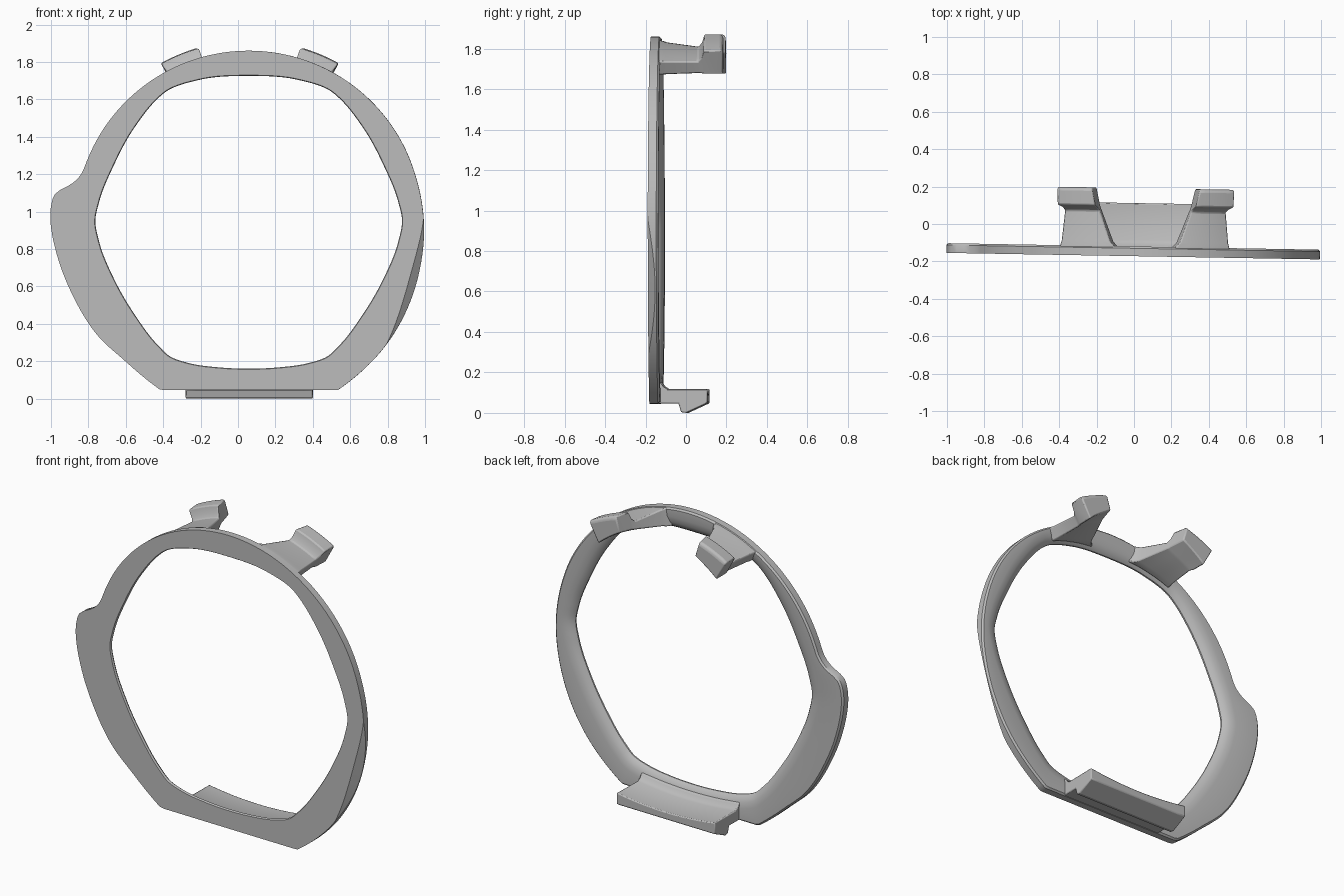
import bpy, bmesh, math
from mathutils import Vector, Matrix

if "Cube" in bpy.data.objects:
    bpy.data.objects.remove(bpy.data.objects["Cube"], do_unlink=True)

GREY = (0.5, 0.5, 0.5, 1)
mat = bpy.data.materials.new("plain grey")
mat.use_nodes = True
mat.diffuse_color = GREY
mat.node_tree.nodes["Principled BSDF"].inputs["Base Color"].default_value = GREY

CX, CZ = 0.06, 0.93          # centre of the round opening
YAW = Matrix.Rotation(math.radians(-1), 4, "Z")
FRONT, BACK = -0.172, -0.12


def loft(name, sections, wrap=False, bevel=0):
    """Skin closed cross-sections; wrap joins last to first, else cap ends."""
    bm = bmesh.new()
    rows = [[bm.verts.new(p) for p in s] for s in sections]
    n = len(rows[0])
    for i in range(len(rows) if wrap else len(rows) - 1):
        a, b = rows[i], rows[(i + 1) % len(rows)]
        for j in range(n):
            k = (j + 1) % n
            bm.faces.new((a[j], a[k], b[k], b[j]))
    if not wrap:
        bm.faces.new(rows[0])
        bm.faces.new(rows[-1])
    bmesh.ops.remove_doubles(bm, verts=bm.verts, dist=0.0003)
    bmesh.ops.recalc_face_normals(bm, faces=bm.faces)
    bm.transform(YAW)
    me = bpy.data.meshes.new(name)
    bm.to_mesh(me)
    bm.free()
    me.materials.append(mat)
    ob = bpy.data.objects.new(name, me)
    bpy.context.collection.objects.link(ob)
    if bevel:
        mod = ob.modifiers.new("soft edges", "BEVEL")
        mod.width, mod.segments, mod.limit_method = bevel, 2, "ANGLE"
        mod.angle_limit = math.radians(35)
    bpy.ops.object.select_all(action="DESELECT")
    ob.select_set(True)
    bpy.context.view_layer.objects.active = ob
    bpy.ops.object.shade_smooth_by_angle(angle=math.radians(32))
    return ob


def polar_curve(points):
    """Smooth periodic radius-by-angle function through offsets from the centre."""
    tau = 2 * math.pi
    base = sorted((math.atan2(z, x) % tau, math.hypot(x, z)) for x, z in points)
    keys = [(a + k * tau, r) for k in (-1, 0, 1) for a, r in base]

    def radius(angle):
        angle %= tau
        i = max(j for j in range(1, len(keys) - 2) if keys[j][0] <= angle)
        (a0, r0), (a1, r1), (a2, r2), (a3, r3) = keys[i - 1:i + 3]
        h = a2 - a1
        t = (angle - a1) / h
        m1, m2 = (r2 - r0) / (a2 - a0) * h, (r3 - r1) / (a3 - a1) * h
        return ((2*t**3 - 3*t*t + 1) * r1 + (t**3 - 2*t*t + t) * m1
                + (3*t*t - 2*t**3) * r2 + (t**3 - t*t) * m2)
    return radius


def at(r, a, y):
    return Vector((CX + r * math.cos(a), y, CZ + r * math.sin(a)))


# Opening outline (mirrored) and outer outline with the side thumb bump
half = [(0, .795), (.26, .775), (.42, .725), (.48, .68), (.61, .52), (.72, .32),
        (.80, .12), (.82, .02), (.80, -.09), (.72, -.29), (.61, -.48),
        (.48, -.65), (.42, -.705), (.32, -.74), (.16, -.763), (0, -.77)]
inner_r = polar_curve(half + [(-x, z) for x, z in half[1:-1]])
arc = [(.93 * math.cos(math.radians(d)), .93 * math.sin(math.radians(d)))
       for d in range(15, 160, 12)]
bump = [(-.89, .28), (-.92, .24), (-.96, .21), (-1.03, .17), (-1.055, .11),
        (-1.06, .02), (-1.02, -.18), (-.94, -.38), (-.81, -.59), (-.66, -.73)]
low = [(-.47, -.885), (-.35, -.97), (.35, -.97), (.49, -.875), (.74, -.636),
       (.91, -.26), (.937, 0)]
outer_curve = polar_curve(arc + bump + low)


def outer_r(a):
    r, s = outer_curve(a), math.sin(a)
    return min(r, -.885 / s) if s < -.5 else r


# Ring: one cross-section per angle, with a shaved front edge on the lower left
sections = []
N = 240
for i in range(N):
    a = 2 * math.pi * i / N
    ri, ro = inner_r(a), outer_r(a)
    deg = (math.degrees(a) + 180) % 360 - 180
    shave = math.sin(math.pi * (deg + 41) / 43) if -41 < deg < 2 else 0
    sections.append([
        at(ri + .004, a, FRONT), at(ro - .042 * shave, a, FRONT),
        at(ro, a, FRONT + .036 * shave), at(ro, a, BACK - .01),
        at(ro - .01, a, BACK), at(ri + .075, a, BACK),
        at(ri + .04, a, BACK - .008), at(ri + .012, a, BACK - .022),
        at(ri, a, BACK - .038), at(ri, a, FRONT + .006)])
loft("ring_frame", sections, wrap=True)

# Upper clip arms: (y, inner side angle, outer side angle, hook height, underside lift)
stations = [(-.14, .16, .515, 0, 0), (-.115, .185, .512, 0, 0),
            (-.095, .205, .507, -.004, .006), (.068, .27, .492, -.012, .04),
            (.085, .277, .495, .012, .044), (.098, .28, .502, .055, .048),
            (.18, .297, .504, .06, .06), (.192, .299, .503, .045, .062)]
STEPS = 6
for name, side in (("left_clip_arm", 1), ("right_clip_arm", -1)):
    sections = []
    for y, t0, t1, rise, lift in stations:
        top, under = [], []
        for k in range(STEPS + 1):
            f = k / STEPS
            a = math.pi / 2 - side * (t0 + (t1 - t0) * f)
            top.append(at(.926 + rise, a, y))
            under.append(at(inner_r(a) + .012 + lift * (1 - f), a, y))
        sections.append(top + under[::-1])
    loft(name, sections, bevel=.007)

# Lower clip: hooked lip with a dished top
sections = []
for k in range(13):
    u = -1 + k / 6
    x, top = CX + .34 * u, .092 + .026 * u * u
    sections.append([Vector((x, y, z)) for y, z in (
        (-.15, .047), (-.03, .047), (-.018, .004), (.008, 0), (.112, .048),
        (.112, top), (-.085, top), (-.105, top + .012), (-.122, top + .035),
        (-.15, top + .04))])
loft("lower_clip", sections, bevel=.006)
